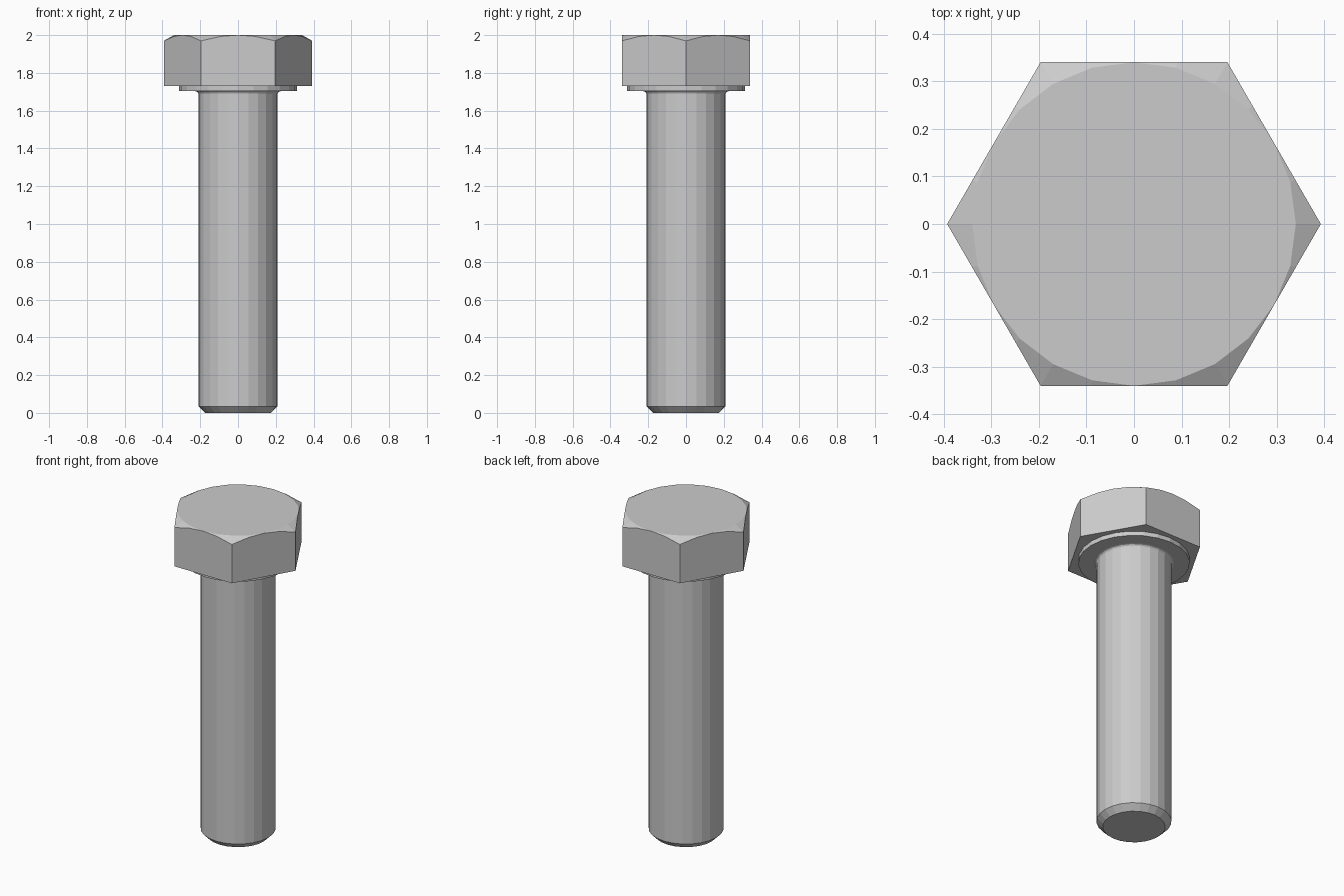
import bpy, bmesh, math

if "Cube" in bpy.data.objects:
    bpy.data.objects.remove(bpy.data.objects["Cube"])

SEG = 24
APOTHEM = 0.34


def loft(name, rings, cap=True):
    """Skin stacked rings of points, cap both ends."""
    bm = bmesh.new()
    loops = [[bm.verts.new(p) for p in ring] for ring in rings]
    for a, b in zip(loops, loops[1:]):
        for i in range(SEG):
            j = (i + 1) % SEG
            bm.faces.new((a[i], a[j], b[j], b[i]))
    bm.faces.new(loops[0][::-1])
    bm.faces.new(loops[-1])
    bmesh.ops.remove_doubles(bm, verts=bm.verts, dist=1e-4)
    bmesh.ops.dissolve_limit(bm, angle_limit=0.01, verts=bm.verts, edges=bm.edges)
    bmesh.ops.recalc_face_normals(bm, faces=bm.faces)
    mesh = bpy.data.meshes.new(name)
    bm.to_mesh(mesh)
    bm.free()
    obj = bpy.data.objects.new(name, mesh)
    bpy.context.collection.objects.link(obj)
    return obj


def ring(radius, height):
    """radius and height are functions of the angle."""
    pts = []
    for i in range(SEG):
        t = 2 * math.pi * i / SEG
        r = radius(t)
        pts.append((r * math.cos(t), r * math.sin(t), height(r)))
    return pts


def circle(r, z):
    return ring(lambda t: r, lambda _: z)


def hexagon(t):
    return APOTHEM / math.cos(t % (math.pi / 3) - math.pi / 6)


# Hex head with a 30 degree conical chamfer on its corners
loft("hex_head", [
    ring(hexagon, lambda r: 1.73),
    ring(hexagon, lambda r: 2 - (r - APOTHEM) * math.tan(math.pi / 6)),
    circle(APOTHEM, 2.0),
])

# Chamfered shank, small fillet under the head, washer face
fillet = [(0.225 - 0.015 * math.cos(a), 1.688 + 0.015 * math.sin(a))
          for a in (0, math.pi / 6, math.pi / 3, math.pi / 2)]
profile = [(0.175, 0), (0.21, 0.035)] + fillet + [(0.312, 1.703), (0.312, 1.73)]
loft("shank_and_washer_face", [circle(r, z) for r, z in profile])
